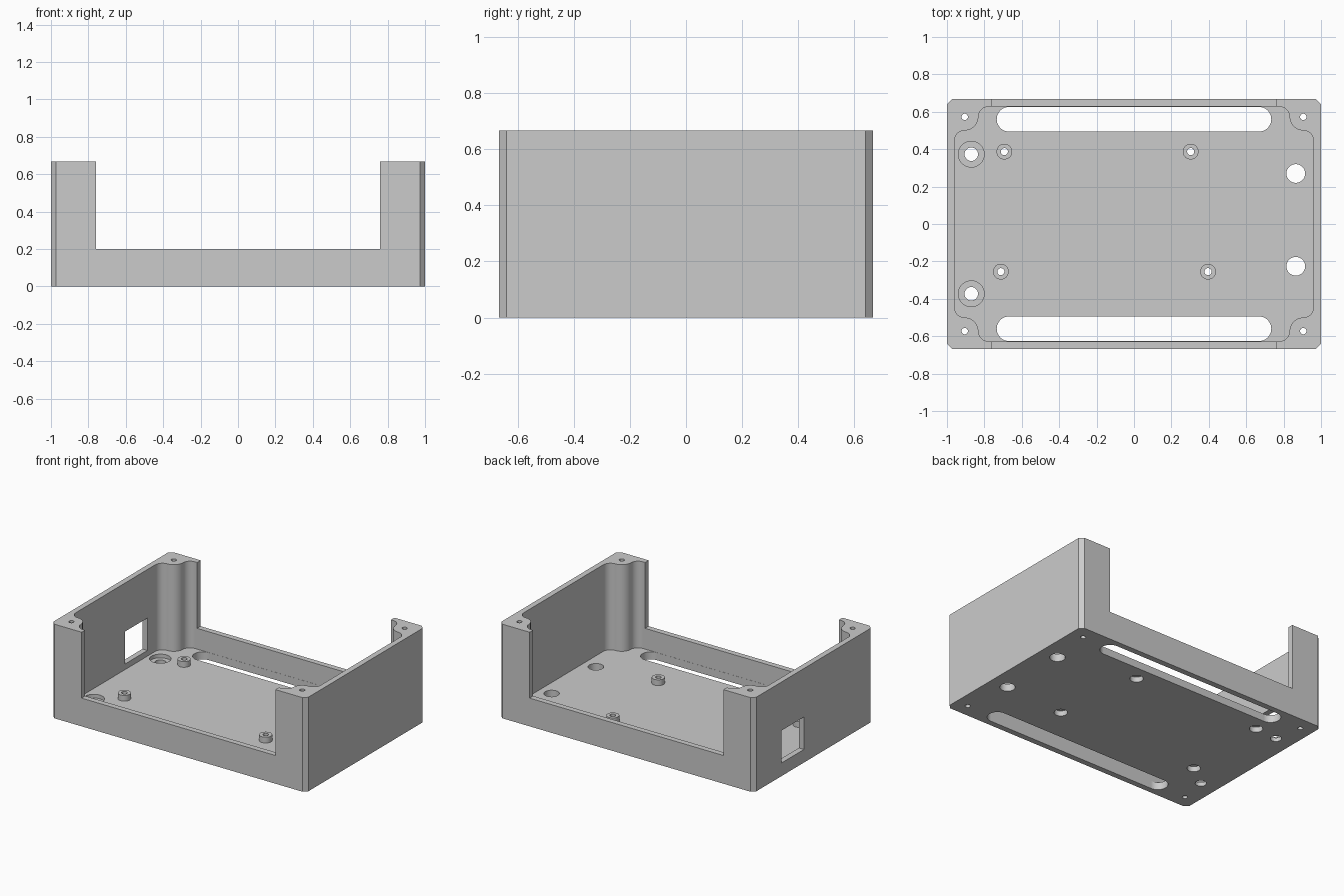
import bpy, bmesh, math

cube = bpy.data.objects.get("Cube")
if cube:
    bpy.data.objects.remove(cube, do_unlink=True)

# Single grey plastic
grey = bpy.data.materials.new("grey_plastic")
grey.use_nodes = True
colour = (0.6, 0.6, 0.6, 1)
grey.diffuse_color = colour
bsdf = next(n for n in grey.node_tree.nodes if n.type == "BSDF_PRINCIPLED")
bsdf.inputs["Base Color"].default_value = colour

HALF_X, HALF_Y, HEIGHT = 1.0, 0.667, 0.667
WALL, FLOOR, CHAMFER = 0.04, 0.053, 0.027
IN_X, IN_Y = HALF_X - WALL, HALF_Y - WALL
POST_X, POST_Y, POST_R = 0.905, 0.573, 0.073
SCREW_R = 0.017


def prism(name, outline, z0, z1):
    """Extrude a closed outline from z0 to z1."""
    bm = bmesh.new()
    face = bm.faces.new([bm.verts.new((x, y, z0)) for x, y in outline])
    top = bmesh.ops.extrude_face_region(bm, geom=[face])["geom"]
    verts = [v for v in top if isinstance(v, bmesh.types.BMVert)]
    bmesh.ops.translate(bm, vec=(0, 0, z1 - z0), verts=verts)
    bmesh.ops.recalc_face_normals(bm, faces=bm.faces)
    mesh = bpy.data.meshes.new(name)
    bm.to_mesh(mesh)
    bm.free()
    mesh.materials.append(grey)
    obj = bpy.data.objects.new(name, mesh)
    bpy.context.collection.objects.link(obj)
    return obj


def arc(cx, cy, r, start, end, steps=10):
    angles = [math.radians(start + (end - start) * i / steps) for i in range(steps + 1)]
    return [(cx + r * math.cos(a), cy + r * math.sin(a)) for a in angles]


def circle(cx, cy, r, steps=40):
    return arc(cx, cy, r, 0, 360, steps)[:-1]


def rect(x0, x1, y0, y1):
    return [(x0, y0), (x1, y0), (x1, y1), (x0, y1)]


def four_corners(quarter):
    """Mirror a first-quadrant outline into all four quadrants."""
    left = [(-x, y) for x, y in reversed(quarter)]
    half = quarter + left
    return half + [(-x, -y) for x, y in half]


def cut(target, outline, z0, z1):
    """Subtract a prism from the target and discard the cutter."""
    cutter = prism("cutter", outline, z0, z1)
    cutter.hide_render = True
    mod = target.modifiers.new("cut", "BOOLEAN")
    mod.operation = "DIFFERENCE"
    mod.solver = "EXACT"
    mod.object = cutter
    graph = bpy.context.evaluated_depsgraph_get()
    result = bpy.data.meshes.new_from_object(target.evaluated_get(graph))
    target.modifiers.clear()
    target.data = result
    bpy.data.objects.remove(cutter, do_unlink=True)


def smooth(obj):
    bpy.ops.object.select_all(action="DESELECT")
    obj.select_set(True)
    bpy.context.view_layer.objects.active = obj
    bpy.ops.object.shade_smooth_by_angle(angle=math.radians(30))
    obj.modifiers.new("flat_large_faces", "WEIGHTED_NORMAL").keep_sharp = True


# Outer block with chamfered vertical corners
body = prism("enclosure_body", four_corners(
    [(HALF_X, HALF_Y - CHAMFER), (HALF_X - CHAMFER, HALF_Y)]), 0, HEIGHT)

# Cavity, flowing round a screw post in each corner
rx = IN_X - POST_X
ry = IN_Y - POST_Y
cavity = (arc(IN_X - rx, POST_Y - POST_R - rx, rx, 0, 90)
          + arc(POST_X, POST_Y, POST_R, 270, 180)[1:]
          + arc(POST_X - POST_R - ry, POST_Y, ry, 0, 90)[1:])
cut(body, four_corners(cavity), FLOOR, 1)

# Wide openings in the front and back walls
cut(body, rect(-0.76, 0.76, -1, 1), 0.2, 1)

# Square port in the right wall
cut(body, rect(-1.1, -0.93, 0.107, 0.357), 0.093, 0.323)

# Long ventilation slots in the floor
SLOT_R, SLOT_X, SLOT_Y = 0.066, 0.668, 0.56
for side in (-1, 1):
    y = side * SLOT_Y
    slot = arc(SLOT_X, y, SLOT_R, -90, 90, 20) + arc(-SLOT_X, y, SLOT_R, 90, 270, 20)
    cut(body, slot, -0.1, FLOOR + 0.02)

# Screw holes through the corner posts
for sx in (-1, 1):
    for sy in (-1, 1):
        cut(body, circle(sx * POST_X, sy * POST_Y, SCREW_R, 24), -0.1, 1)

# Counterbored mounting holes
for y in (-0.373, 0.373):
    cut(body, circle(-0.87, y, 0.036), -0.1, 0.1)
    cut(body, circle(-0.87, y, 0.069), 0.027, 0.1)

# Plain cable holes
for y in (-0.226, 0.27):
    cut(body, circle(0.865, y, 0.05), -0.1, 0.1)

# Board standoffs with screw-head pockets underneath
spots = [(-0.693, 0.387), (0.303, 0.387), (-0.712, -0.255), (0.396, -0.255)]
for number, (x, y) in enumerate(spots, 1):
    cut(body, circle(x, y, 0.043), -0.1, 0.037)
    cut(body, circle(x, y, 0.019, 24), -0.1, 0.1)
    standoff = prism(f"standoff_{number}", circle(x, y, 0.042), FLOOR - 0.003, 0.094)
    cut(standoff, circle(x, y, 0.019, 24), -0.1, 0.2)
    smooth(standoff)

smooth(body)
